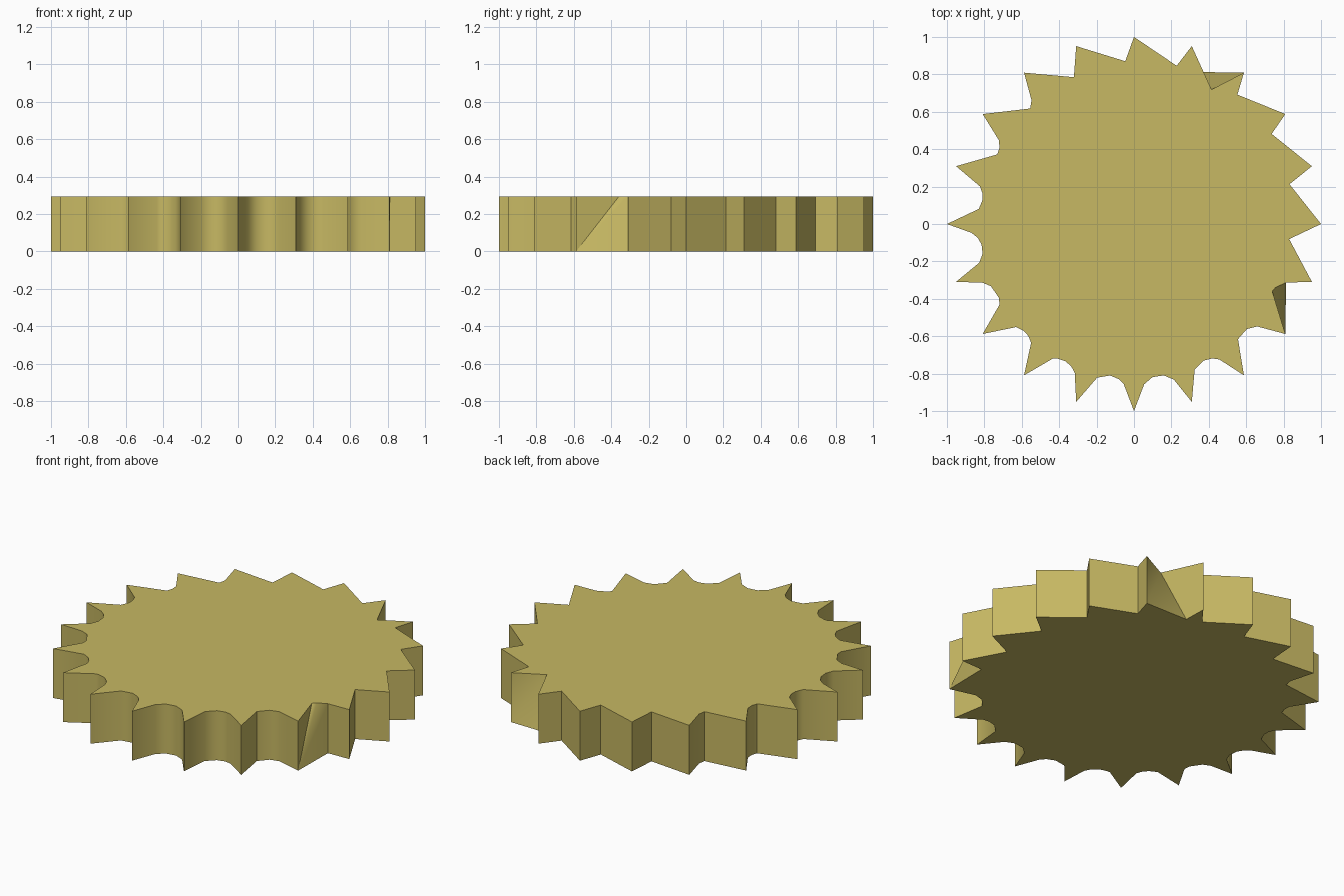
import bpy, bmesh, math

if "Cube" in bpy.data.objects:
    bpy.data.objects.remove(bpy.data.objects["Cube"])

TEETH, HEIGHT = 20, 0.295
FLOOR, ARC = 0.82, 0.11          # depth of the notch floor, radius of its hollow
STEP = 2 * math.pi / TEETH

# Sideways offsets (hundredths) of the points kept along each notch's arc
NOTCHES = [[8], [9.5], [9.8], [-4.3], [-9.3], [-9], [-7], [-8, -4.4],
           [-7, -3.6, 0], [-7, -3.5, 0, 5], [-9, -6, -2, 3, 7.5],
           [-8.7, -5, 2.5, 5.8], [-5.6, -1, 2.5, 6], [-6, -4, 0.5, 4.7, 8],
           [-6.6, 0, 5, 8], [-8, -3, 3, 8], [-6.4, 0, 4.7, 7.8],
           [-4.2, 2.9, 7.8], [1.6, 4.2, 9], [5]]
LOWER = {3: [9], 18: [9]}        # notches cut differently at the underside


def notch_point(i, t):
    """Point on the round hollow of notch i at sideways offset t."""
    a = (i + 0.5) * STEP
    r = FLOOR + ARC - math.sqrt(ARC * ARC - t * t)
    return (r * math.cos(a) - t * math.sin(a), r * math.sin(a) + t * math.cos(a))


bm = bmesh.new()


def rim(z, override):
    """Tips and notch vertices for one face of the wheel."""
    tips = [bm.verts.new((math.cos(i * STEP), math.sin(i * STEP), z)) for i in range(TEETH)]
    rows = []
    for i in range(TEETH):
        offs = override.get(i, NOTCHES[i])
        row = [(-1, tips[i])]
        row += [(o / 100, bm.verts.new((*notch_point(i, o / 100), z))) for o in offs]
        rows.append(row + [(1, tips[(i + 1) % TEETH])])
    return rows


lower, upper = rim(0, LOWER), rim(HEIGHT, {})

# Top and bottom caps
bm.faces.new([v for row in upper for _, v in row[:-1]])
bm.faces.new([v for row in lower for _, v in row[:-1]][::-1])

# Notch walls, zipped between lower and upper outlines
for lo, up in zip(lower, upper):
    i = j = 0
    while i < len(lo) - 1 or j < len(up) - 1:
        tl = lo[i + 1][0] if i < len(lo) - 1 else 9
        tu = up[j + 1][0] if j < len(up) - 1 else 9
        if tl == tu:
            bm.faces.new((lo[i][1], lo[i + 1][1], up[j + 1][1], up[j][1]))
            i, j = i + 1, j + 1
        elif tl < tu:
            bm.faces.new((lo[i][1], lo[i + 1][1], up[j][1]))
            i += 1
        else:
            bm.faces.new((lo[i][1], up[j + 1][1], up[j][1]))
            j += 1

mesh = bpy.data.meshes.new("toothed_wheel")
bm.to_mesh(mesh)
bm.free()
wheel = bpy.data.objects.new("toothed_wheel", mesh)
bpy.context.collection.objects.link(wheel)

# Brass colour
brass = bpy.data.materials.new("brass")
brass.diffuse_color = (0.57, 0.48, 0.125, 1)
brass.use_nodes = True
brass.node_tree.nodes["Principled BSDF"].inputs["Base Color"].default_value = brass.diffuse_color
mesh.materials.append(brass)

bpy.context.view_layer.objects.active = wheel
wheel.select_set(True)
bpy.ops.object.shade_smooth_by_angle(angle=math.radians(50))
